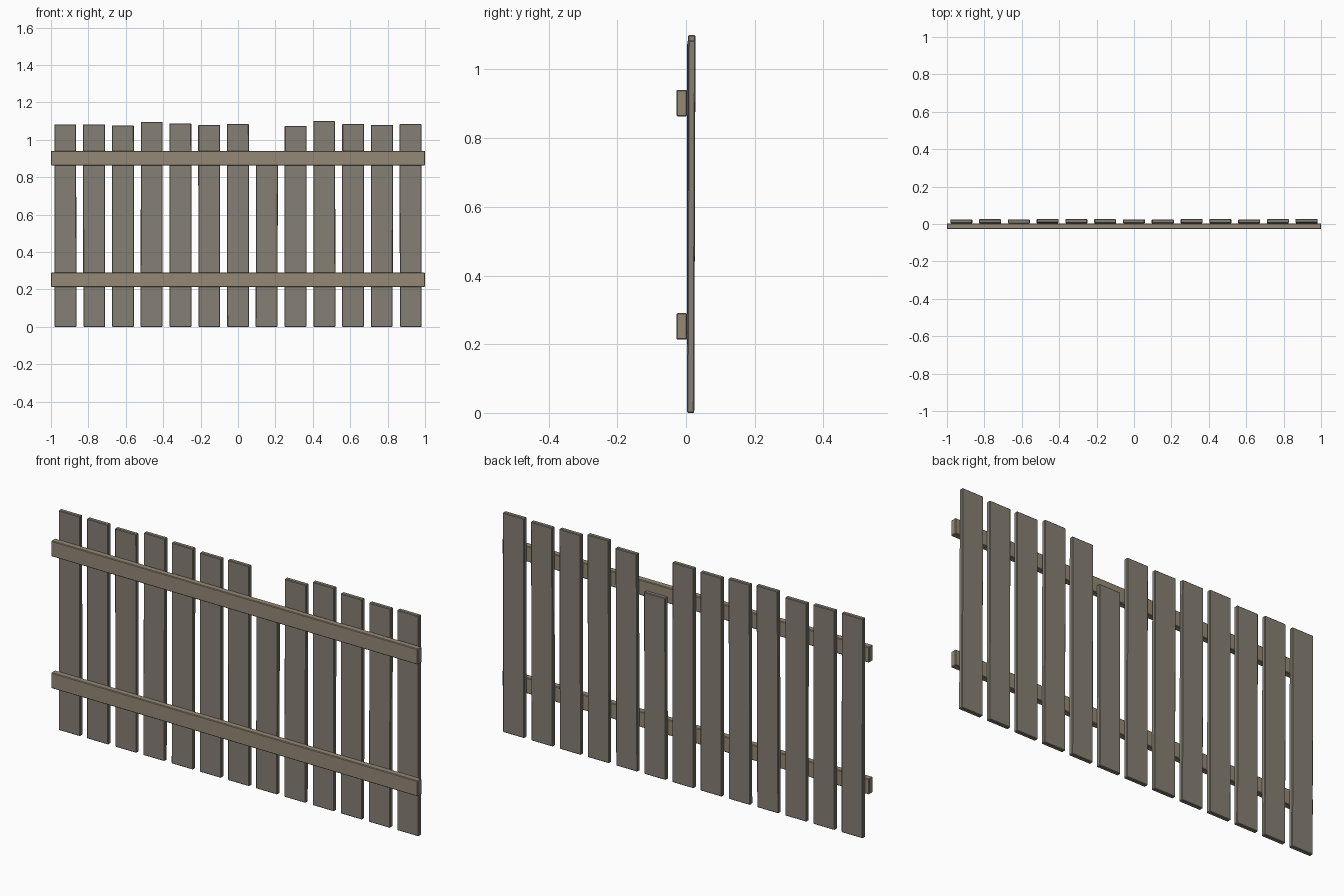
import bpy, random
from mathutils import Matrix
import bmesh

if "Cube" in bpy.data.objects:
    bpy.data.objects.remove(bpy.data.objects["Cube"])

random.seed(4)


def material(name, color):
    m = bpy.data.materials.new(name)
    m.diffuse_color = (*color, 1)
    m.use_nodes = True
    m.node_tree.nodes["Principled BSDF"].inputs["Base Color"].default_value = m.diffuse_color
    return m


def board(name, size, base, mat, lean=0.0, tilt=0.0):
    """Chamfered board standing on its base point, with a slight lean and tilt."""
    w, d, h = size
    bm = bmesh.new()
    bmesh.ops.create_cube(bm, size=1, matrix=Matrix.Translation((0, 0, h / 2)) @ Matrix.Diagonal((w, d, h, 1)))
    bmesh.ops.bevel(bm, geom=bm.edges[:], offset=0.003, segments=1, affect='EDGES')
    for v in bm.verts:
        v.co.y += lean * v.co.z / h
        v.co.x += tilt * (v.co.z / h - 0.5)
    mesh = bpy.data.meshes.new(name)
    bm.to_mesh(mesh)
    bm.free()
    mesh.materials.append(mat)
    ob = bpy.data.objects.new(name, mesh)
    ob.location = base
    bpy.context.collection.objects.link(ob)


picket_wood = material("weathered_wood", (0.24, 0.215, 0.175))
rail_wood = material("rail_wood", (0.30, 0.25, 0.18))

# Pickets: uneven tops, one snapped off behind the upper rail
tops = [1.083, 1.083, 1.077, 1.096, 1.088, 1.08, 1.085, 0.897,
        1.074, 1.10, 1.085, 1.08, 1.085]
pitch = 2 / len(tops)
for i, top in enumerate(tops):
    x = -1 + (i + 0.5) * pitch
    board(f"picket_{i + 1}", (0.117, 0.021, top), (x, 0.0135, 0), picket_wood,
          lean=random.uniform(0, 0.004), tilt=random.uniform(-0.002, 0.002))

# Two horizontal rails on the front
for name, z in (("lower_rail", 0.252), ("upper_rail", 0.902)):
    board(name, (2, 0.031, 0.077), (0, -0.0125, z - 0.0385), rail_wood)
